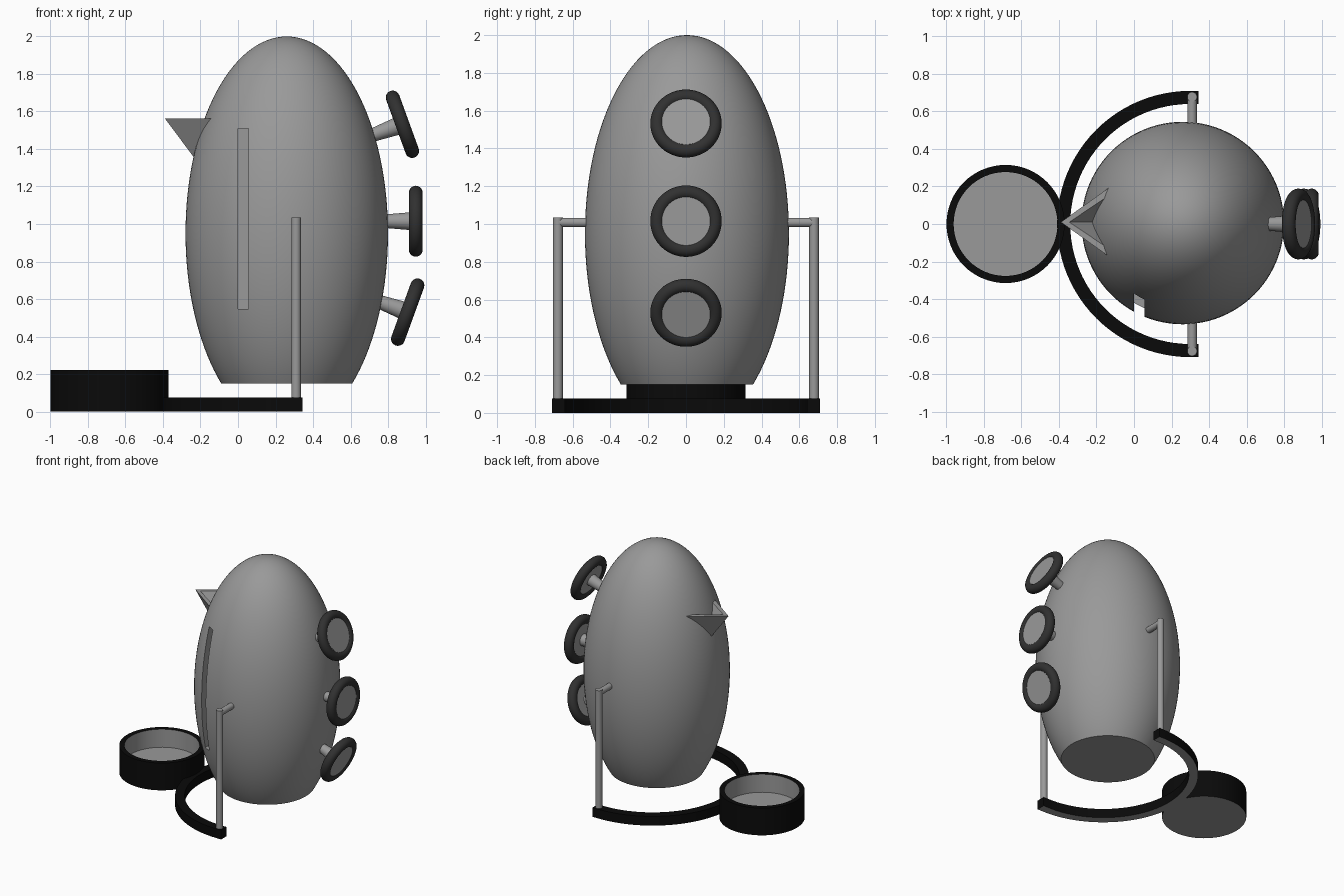
import bpy, bmesh, math
from mathutils import Matrix, Vector

if "Cube" in bpy.data.objects:
    bpy.data.objects.remove(bpy.data.objects["Cube"])


def material(name, value):
    m = bpy.data.materials.new(name)
    m.diffuse_color = (value, value, value, 1)
    m.use_nodes = True
    m.node_tree.nodes["Principled BSDF"].inputs["Base Color"].default_value = m.diffuse_color
    return m


GREY = material("grey", 0.32)
RUBBER = material("dark rubber", 0.03)
BLACK = material("black", 0.003)


def finish(name, bm, mats, matrix=Matrix(), rule=None, smooth=True):
    """Turn a bmesh into a named object with sharp edges kept."""
    bmesh.ops.remove_doubles(bm, verts=bm.verts, dist=1e-5)
    bmesh.ops.recalc_face_normals(bm, faces=bm.faces)
    bm.normal_update()
    if rule:
        for f in bm.faces:
            f.material_index = rule(f)
    bm.transform(matrix)
    me = bpy.data.meshes.new(name)
    bm.to_mesh(me)
    bm.free()
    for m in mats:
        me.materials.append(m)
    ob = bpy.data.objects.new(name, me)
    bpy.context.collection.objects.link(ob)
    if smooth:
        smooth_by_angle(ob)
    return ob


def smooth_by_angle(ob):
    bpy.ops.object.select_all(action='DESELECT')
    ob.select_set(True)
    bpy.context.view_layer.objects.active = ob
    bpy.ops.object.shade_smooth_by_angle(angle=math.radians(35))


def lathe(name, profile, mats, matrix=Matrix(), closed=False, n=64, rule=None):
    """Revolve (radius, z) points about the local z axis."""
    bm = bmesh.new()
    rings = []
    for r, z in profile:
        if r < 1e-6:
            rings.append([bm.verts.new((0, 0, z))] * n)
        else:
            rings.append([bm.verts.new((r * math.cos(2 * math.pi * i / n),
                                        r * math.sin(2 * math.pi * i / n), z))
                          for i in range(n)])
    pairs = list(zip(rings, rings[1:]))
    if closed:
        pairs.append((rings[-1], rings[0]))
    for a, b in pairs:
        for i in range(n):
            j = (i + 1) % n
            quad = list(dict.fromkeys((a[i], a[j], b[j], b[i])))
            bm.faces.new(quad)
    return finish(name, bm, mats, matrix, rule)


def rod(name, p, q, r):
    p, q = Vector(p), Vector(q)
    d = q - p
    rot = Vector((0, 0, 1)).rotation_difference(d).to_matrix().to_4x4()
    return lathe(name, [(0, 0), (r, 0), (r, d.length), (0, d.length)], [GREY],
                 Matrix.Translation(p) @ rot, n=24)


# Egg-shaped body, cut flat at the bottom
CX, CZ, RX, RZ = 0.26, 0.95, 0.54, 1.05
low = math.asin((0.15 - CZ) / RZ)
steps = 48
egg = [(0, 0.15)]
for i in range(steps + 1):
    a = low + (math.pi / 2 - low) * i / steps
    egg.append((RX * math.cos(a), CZ + RZ * math.sin(a)))
egg[-1] = (0, 2.0)
body = lathe("body", egg, [GREY], Matrix.Translation((CX, 0.005, 0)), n=96)

# Tall slot in the front of the body
bm = bmesh.new()
bmesh.ops.create_cube(bm, size=1, matrix=Matrix.Translation((0.028, -0.45, 1.028))
                      @ Matrix.Diagonal((0.055, 0.3, 0.965, 1)))
cutter = finish("slot_cutter", bm, [GREY], smooth=False)
cutter.hide_render = True
mod = body.modifiers.new("slot", 'BOOLEAN')
mod.object = cutter
mod.operation = 'DIFFERENCE'
mod.solver = 'EXACT'
bpy.context.view_layer.objects.active = body
bpy.ops.object.modifier_apply(modifier=mod.name)
bpy.data.objects.remove(cutter)
smooth_by_angle(body)

# Open V-shaped spout
bm = bmesh.new()
top = 1.563
outer = [bm.verts.new(c) for c in ((-0.39, 0.01, top), (-0.235, 0.01, 1.355),
                                   (-0.125, 0.2, top), (-0.125, -0.18, top))]
inner = [bm.verts.new(c) for c in ((-0.345, 0.01, top), (-0.215, 0.01, 1.41),
                                   (-0.115, 0.165, top), (-0.115, -0.145, top))]
for w in (2, 3):
    bm.faces.new((outer[0], outer[1], outer[w]))
    bm.faces.new((inner[0], inner[1], inner[w]))
    bm.faces.new((outer[0], outer[w], inner[w], inner[0]))
    bm.faces.new((outer[1], outer[w], inner[w], inner[1]))
finish("spout", bm, [GREY], smooth=False)

# Three round knobs on tapered stems, fanned out on the right
for label, x, z, tilt in (("upper", 0.877, 1.532, 20), ("middle", 0.948, 1.015, 0),
                          ("lower", 0.905, 0.53, -20)):
    place = (Matrix.Translation((x, 0, z))
             @ Matrix.Rotation(math.radians(90 - tilt), 4, 'Y'))
    tube = [(0.152 + 0.037 * math.cos(2 * math.pi * i / 20),
             0.037 * math.sin(2 * math.pi * i / 20)) for i in range(20)]
    lathe(label + "_knob_ring", tube, [RUBBER], place, closed=True)
    lathe(label + "_knob_disc", [(0, -0.025), (0.152, -0.025), (0.152, 0.028), (0, 0.028)],
          [GREY], place)
    lathe(label + "_knob_stem", [(0, -0.19), (0.034, -0.19), (0.048, -0.02), (0, -0.02)],
          [GREY], place, n=32)

# Support posts and crossbars on both sides
for side, s in (("front", -1), ("back", 1)):
    y = s * 0.678
    rod(side + "_post", (0.31, y, 0.04), (0.31, y, 1.035), 0.026)
    rod(side + "_crossbar", (0.31, y, 1.008), (0.31, s * 0.48, 1.008), 0.025)


def underside(f):
    return 1 if f.normal.z < -0.9 else 0


# Half-ring base with short straight ends
bm = bmesh.new()
path = [(0.345, 1, 0)]
for i in range(49):
    a = math.pi / 2 + math.pi * i / 48
    path.append((0.3, math.sin(a), math.cos(a)))
path.append((0.345, -1, 0))
rows = [[bm.verts.new((cx + r * c, r * s, z))
         for r, z in ((0.64, 0), (0.71, 0), (0.71, 0.075), (0.64, 0.075))]
        for cx, s, c in path]
for a, b in zip(rows, rows[1:]):
    for k in range(4):
        bm.faces.new((a[k], a[(k + 1) % 4], b[(k + 1) % 4], b[k]))
bm.faces.new(rows[0])
bm.faces.new(rows[-1])
finish("base_arc", bm, [BLACK, GREY], rule=underside)


# Round dish: black wall and rim, grey inside and underneath
def dish_rule(f):
    c = f.calc_center_median()
    inside = math.hypot(c.x, c.y) < 0.28 and c.z < 0.21
    return 1 if inside or f.normal.z < -0.9 else 0


lathe("dish", [(0, 0), (0.315, 0), (0.315, 0.222), (0.277, 0.222), (0.277, 0.075), (0, 0.075)],
      [BLACK, GREY], Matrix.Translation((-0.685, 0, 0)), rule=dish_rule)
